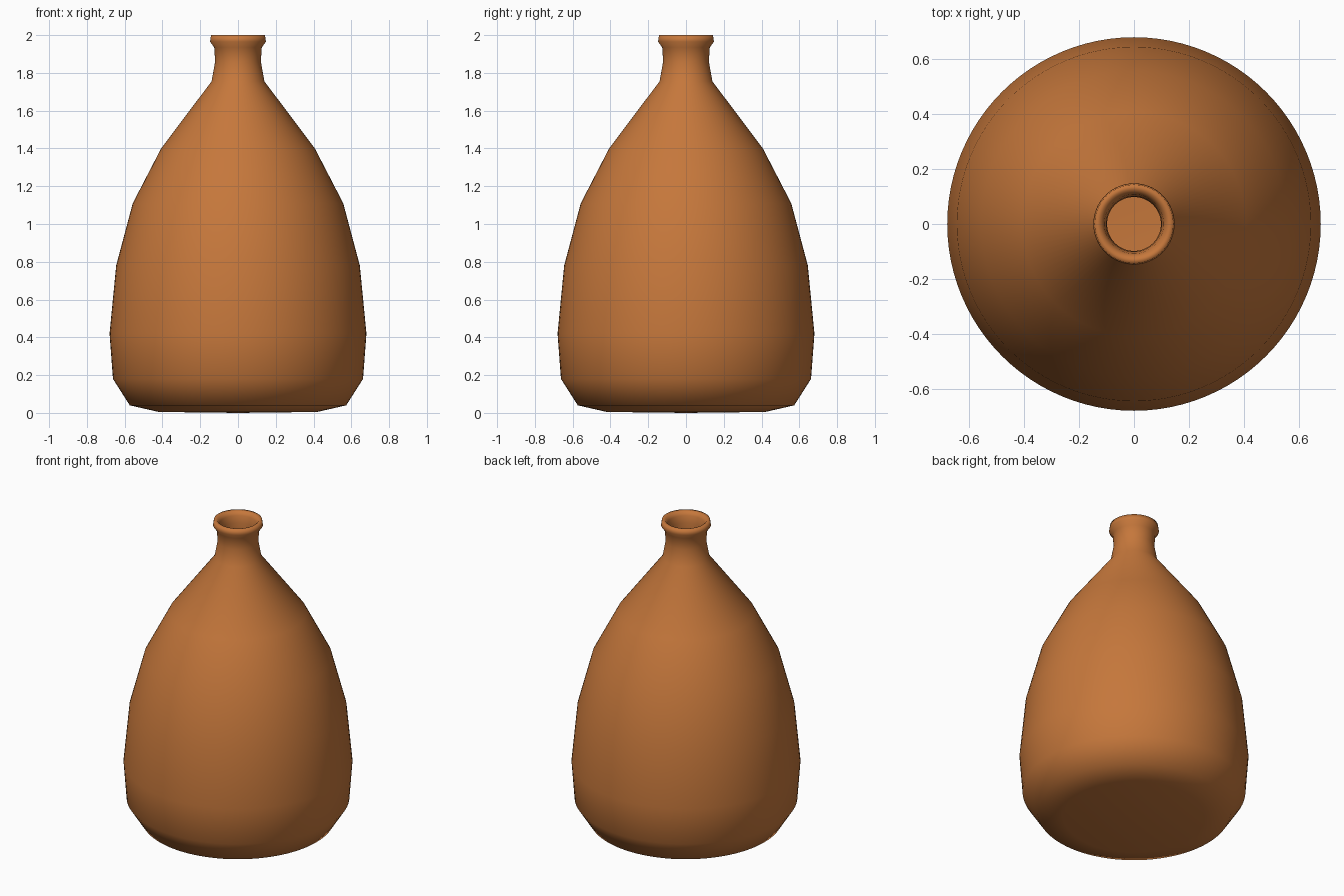
import bpy, bmesh, math

if "Cube" in bpy.data.objects:
    bpy.data.objects.remove(bpy.data.objects["Cube"])

SEGMENTS = 96

clay = bpy.data.materials.new("terracotta clay")
clay.diffuse_color = (0.56, 0.185, 0.044, 1)
clay.use_nodes = True
clay.node_tree.nodes["Principled BSDF"].inputs["Base Color"].default_value = clay.diffuse_color

# Outer wall from base centre to rim, then inner wall back down to the floor (radius, height)
outer = [(0, 0), (0.42, 0.005), (0.573, 0.04), (0.662, 0.18), (0.68, 0.42),
         (0.645, 0.78), (0.557, 1.11), (0.407, 1.40), (0.14, 1.755),
         (0.121, 1.86), (0.126, 1.935), (0.148, 1.965), (0.143, 2.0)]
inner = [(0.122, 1.998), (0.108, 1.975), (0.101, 1.93), (0.098, 1.86), (0.11, 1.765),
         (0.373, 1.39), (0.52, 1.10), (0.606, 0.77), (0.64, 0.42),
         (0.624, 0.19), (0.55, 0.08), (0.41, 0.045), (0, 0.04)]


def lathe(name, profile, material):
    """Spin a closed profile round the z axis."""
    bm = bmesh.new()
    rings = []
    for r, z in profile:
        count = SEGMENTS if r > 0 else 1
        rings.append([bm.verts.new((r * math.cos(2 * math.pi * i / SEGMENTS),
                                    r * math.sin(2 * math.pi * i / SEGMENTS), z))
                      for i in range(count)])
    for a, b in zip(rings, rings[1:]):
        for i in range(SEGMENTS):
            j = (i + 1) % SEGMENTS
            if len(a) == 1:
                bm.faces.new((a[0], b[j], b[i]))
            elif len(b) == 1:
                bm.faces.new((a[i], a[j], b[0]))
            else:
                bm.faces.new((a[i], a[j], b[j], b[i]))
    bmesh.ops.recalc_face_normals(bm, faces=bm.faces)
    for face in bm.faces:
        face.smooth = True
    mesh = bpy.data.meshes.new(name)
    bm.to_mesh(mesh)
    bm.free()
    mesh.materials.append(material)
    obj = bpy.data.objects.new(name, mesh)
    bpy.context.collection.objects.link(obj)
    return obj


# Hollow bottle-shaped vase
lathe("vase", outer + inner, clay)
